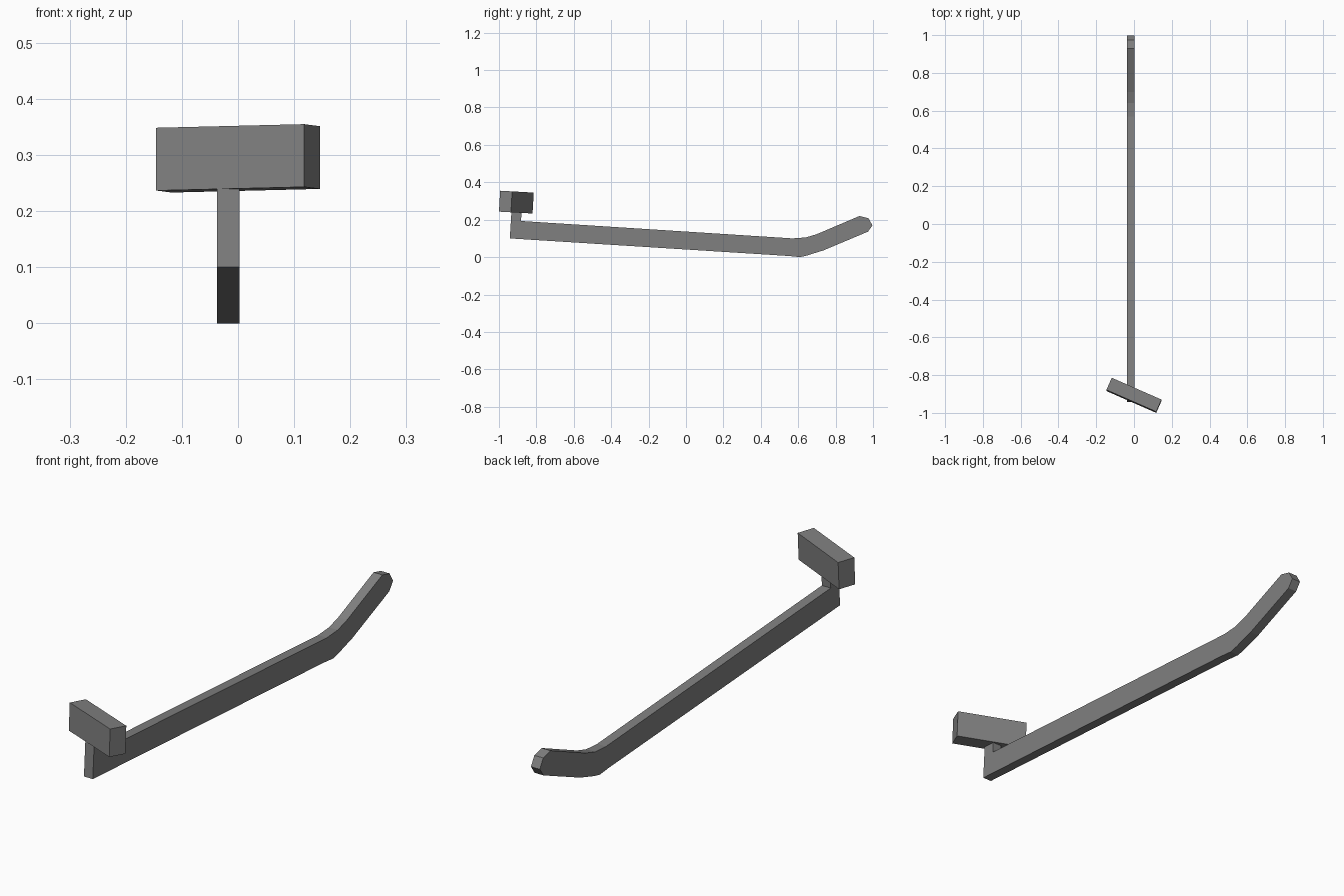
import bpy, bmesh, math
from mathutils import Vector

cube = bpy.data.objects.get("Cube")
if cube:
    bpy.data.objects.remove(cube, do_unlink=True)

grey = bpy.data.materials.new("mid_grey")
grey.use_nodes = True
colour = (0.216, 0.216, 0.216, 1)
grey.diffuse_color = colour
grey.node_tree.nodes["Principled BSDF"].inputs["Base Color"].default_value = colour


def finish(name, bm):
    """Turn a bmesh into a named, flat-shaded object."""
    bmesh.ops.recalc_face_normals(bm, faces=bm.faces)
    mesh = bpy.data.meshes.new(name)
    bm.to_mesh(mesh)
    bm.free()
    mesh.materials.append(grey)
    obj = bpy.data.objects.new(name, mesh)
    bpy.context.collection.objects.link(obj)
    return obj


def side_plate(name, outline, x, width):
    """Extrude a (y, z) outline across x."""
    bm = bmesh.new()
    face = bm.faces.new([bm.verts.new((x - width / 2, y, z)) for y, z in outline])
    new = bmesh.ops.extrude_face_region(bm, geom=[face])["geom"]
    bmesh.ops.translate(bm, vec=(width, 0, 0),
                        verts=[v for v in new if isinstance(v, bmesh.types.BMVert)])
    return finish(name, bm)


# Bent handle with the short post at its front end
side_plate("handle_and_post", [
    (-0.942, 0.10), (0.55, 0.006), (0.61, 0.0), (0.645, 0.008), (0.735, 0.036),
    (0.973, 0.136), (0.997, 0.17), (0.975, 0.208), (0.928, 0.22),
    (0.70, 0.123), (0.64, 0.105), (0.57, 0.10),
    (-0.882, 0.193), (-0.879, 0.24), (-0.933, 0.243)], -0.017, 0.04)

# Head block, turned across the handle and tilted with it
bm = bmesh.new()
bmesh.ops.create_cube(bm, size=1)
bmesh.ops.scale(bm, vec=(0.288, 0.07, 0.112), verts=bm.verts)
head = finish("head_block", bm)
head.location = Vector((0, -0.907, 0.294))
head.rotation_euler = (math.radians(-3.2), 0, math.radians(-23.7))
head.rotation_mode = 'XYZ'
# Turn first, then tilt about the x axis
head.rotation_mode = 'ZYX'
